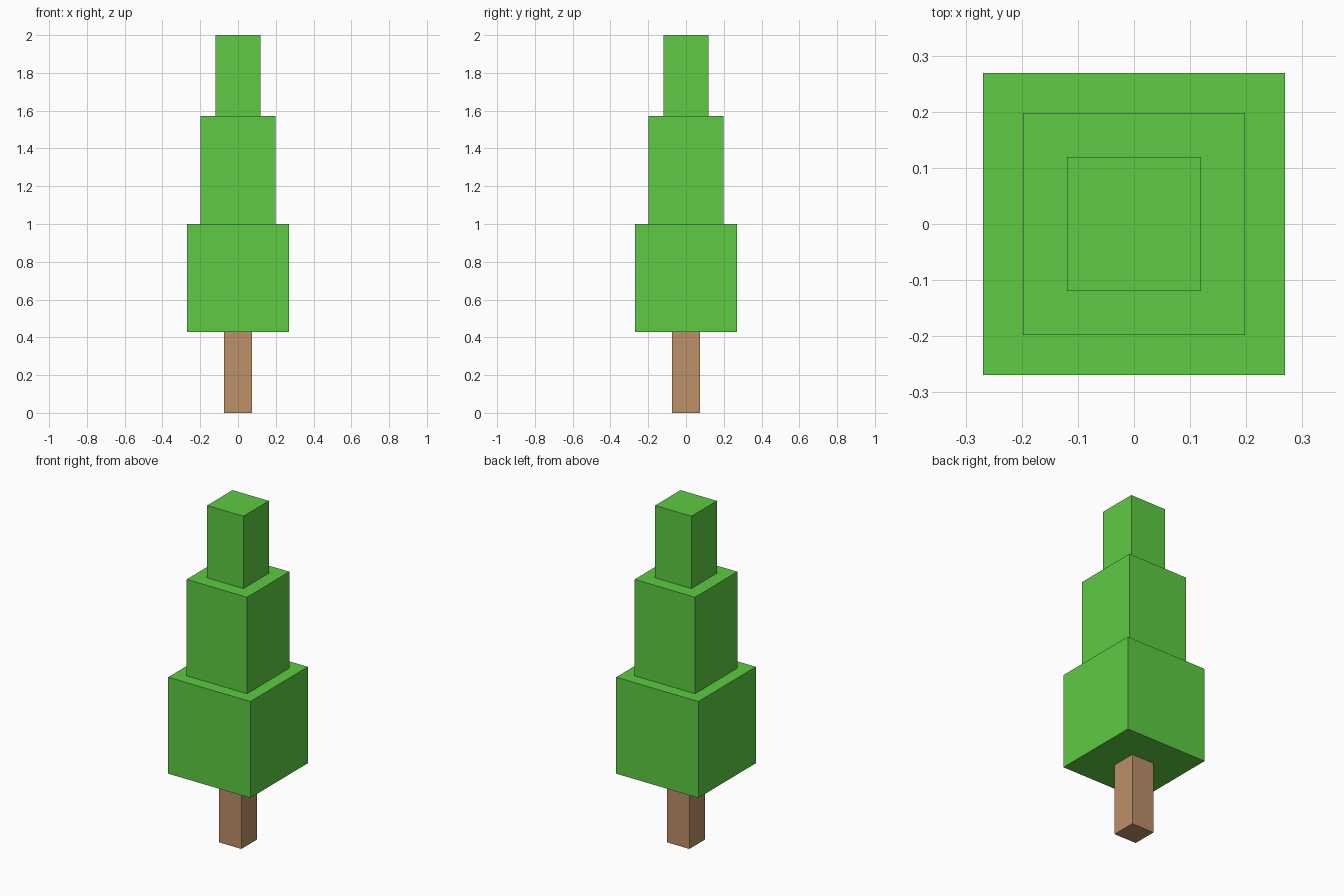
import bpy
import bmesh
from mathutils import Matrix

if "Cube" in bpy.data.objects:
    bpy.data.objects.remove(bpy.data.objects["Cube"])


def material(name, rgb):
    mat = bpy.data.materials.new(name)
    mat.diffuse_color = (*rgb, 1.0)
    mat.use_nodes = True
    mat.node_tree.nodes["Principled BSDF"].inputs["Base Color"].default_value = mat.diffuse_color
    return mat


def box(name, half_width, z0, z1, mat):
    """Square block centred on the z axis, from z0 to z1."""
    bm = bmesh.new()
    width = 2 * half_width
    place = (Matrix.Translation((0, 0, (z0 + z1) / 2))
             @ Matrix.Diagonal((width, width, z1 - z0, 1.0)))
    bmesh.ops.create_cube(bm, size=1.0, matrix=place)
    mesh = bpy.data.meshes.new(name)
    bm.to_mesh(mesh)
    bm.free()
    mesh.materials.append(mat)
    obj = bpy.data.objects.new(name, mesh)
    bpy.context.collection.objects.link(obj)
    return obj


bark = material("bark_brown", (0.503, 0.275, 0.138))
leaf = material("leaf_green", (0.109, 0.597, 0.054))

# Trunk
box("trunk", 0.074, 0.0, 0.4286, bark)

# Stacked foliage tiers
box("lower_foliage", 0.269, 0.4286, 1.0, leaf)
box("middle_foliage", 0.198, 1.0, 1.5714, leaf)
box("top_foliage", 0.119, 1.5714, 2.0, leaf)
